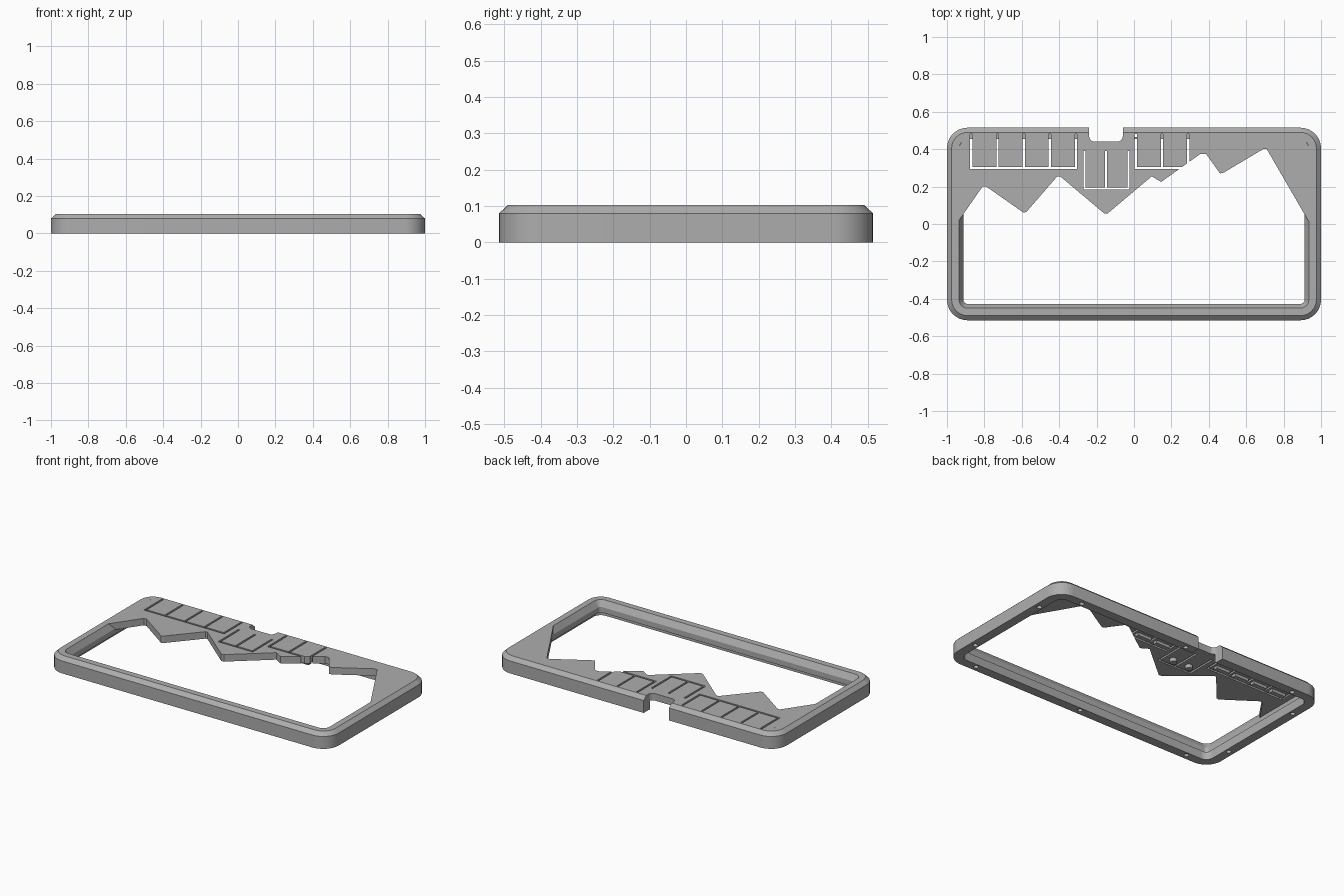
import bpy, bmesh
from math import sin, cos, pi

cube = bpy.data.objects.get("Cube")
if cube:
    bpy.data.objects.remove(cube, do_unlink=True)

grey = bpy.data.materials.new("mid grey")
grey.use_nodes = True
colour = (0.42, 0.42, 0.42, 1)
grey.diffuse_color = colour
grey.node_tree.nodes["Principled BSDF"].inputs["Base Color"].default_value = colour

TOP, UNDER = 0.103, 0.058
HX, HY, RIM = 1.0, 0.515, 0.06


def finish(bm, name):
    bmesh.ops.recalc_face_normals(bm, faces=bm.faces)
    mesh = bpy.data.meshes.new(name)
    bm.to_mesh(mesh)
    bm.free()
    mesh.materials.append(grey)
    obj = bpy.data.objects.new(name, mesh)
    bpy.context.collection.objects.link(obj)
    return obj


def add_prism(bm, pts, z0, z1):
    low = [bm.verts.new((x, y, z0)) for x, y in pts]
    high = [bm.verts.new((x, y, z1)) for x, y in pts]
    bm.faces.new(low)
    bm.faces.new(high)
    for i in range(len(pts)):
        j = (i + 1) % len(pts)
        bm.faces.new((low[i], low[j], high[j], high[i]))


def box(x0, x1, y0, y1):
    return [(x0, y0), (x1, y0), (x1, y1), (x0, y1)]


def circle(x, y, r, n=16):
    return [(x + r * cos(2 * pi * i / n), y + r * sin(2 * pi * i / n)) for i in range(n)]


def prisms(name, outlines, z0, z1):
    bm = bmesh.new()
    for pts in outlines:
        add_prism(bm, pts, z0, z1)
    return finish(bm, name)


def cut(target, cutter):
    mod = target.modifiers.new("cut", 'BOOLEAN')
    mod.operation, mod.solver, mod.object = 'DIFFERENCE', 'EXACT', cutter
    mod.use_self = True
    cutter.hide_render = True
    bpy.context.view_layer.objects.active = target
    bpy.ops.object.modifier_apply(modifier=mod.name)


def rounded_loop(inset, radius=0.11, steps=8):
    pts = []
    for k, (sx, sy) in enumerate([(1, 1), (-1, 1), (-1, -1), (1, -1)]):
        for i in range(steps + 1):
            a = (k + i / steps) * pi / 2
            r = radius - inset
            pts.append((sx * (HX - radius) + r * cos(a), sy * (HY - radius) + r * sin(a)))
    return pts


# Frame: one bevelled cross-section swept round a rounded rectangle
profile = [(0, 0), (0, 0.08), (0.025, TOP), (0.065, TOP), (0.088, 0.065),
           (0.088, 0.03), (RIM, 0.07), (RIM, 0)]
bm = bmesh.new()
rings = [[bm.verts.new((x, y, z)) for x, y in rounded_loop(d)] for d, z in profile]
for k, ring in enumerate(rings):
    nxt = rings[(k + 1) % len(rings)]
    for i in range(len(ring)):
        j = (i + 1) % len(ring)
        bm.faces.new((ring[i], ring[j], nxt[j], nxt[i]))
frame = finish(bm, "frame")

# Mountain plate filling the back of the opening
ridge = [(-0.945, 0.01), (-0.935, 0.02), (-0.81, 0.2), (-0.79, 0.2), (-0.59, 0.06),
         (-0.575, 0.065), (-0.41, 0.255), (-0.395, 0.255), (-0.16, 0.057), (-0.14, 0.057),
         (0.095, 0.255), (0.145, 0.225), (0.355, 0.375), (0.385, 0.375), (0.46, 0.27),
         (0.48, 0.275), (0.69, 0.4), (0.71, 0.4), (0.93, 0.02), (0.945, 0.01)]
back = [(0.945, 0.4), (0.89, 0.485), (-0.89, 0.485), (-0.945, 0.4)]
plate = prisms("mountain_plate", [ridge + back], UNDER, TOP)

# Inner lip is absent below the keys
cut(frame, prisms("lip_cutter", [box(-0.9, 0.9, 0.3, HY - RIM)], -0.1, 0.2))

# U-shaped slots that free the sprung keys
W = 0.006
key_rows = [([-0.87, -0.73, -0.59, -0.45, -0.31], 0.3, 0.48),
            ([0.01, 0.15, 0.29], 0.3, 0.48),
            ([-0.265, -0.15, -0.03], 0.19, 0.39)]
slots = []
for xs, y0, y1 in key_rows:
    slots += [box(x - W, x + W, y0, y1) for x in xs]
    slots.append(box(xs[0] - W, xs[-1] + W, y0 - W, y0 + W))
slot_cutter = prisms("slot_cutter", slots, 0.05, 0.2)

# Notch in the back edge with rounded inner corners
R = 0.03
notch = [(-0.24, 0.6)]
for cx, start in ((-0.24 + R, pi), (-0.06 - R, 1.5 * pi)):
    notch += [(cx + R * cos(start + i * pi / 12), 0.44 + R + R * sin(start + i * pi / 12))
              for i in range(7)]
notch.append((-0.06, 0.6))
notch_cutter = prisms("notch_cutter", [notch], -0.1, 0.3)
for part in (frame, plate):
    cut(part, slot_cutter)
    cut(part, notch_cutter)

# Blind fixing holes in the underside of the rim
spots = [(x, s * 0.479) for x in (-0.8, 0.01, 0.8) for s in (-1, 1)]
spots += [(s * 0.964, y) for y in (-0.29, 0.29) for s in (-1, 1)]
cut(frame, prisms("hole_cutter", [circle(x, y, 0.015) for x, y in spots], -0.05, 0.05))

# Pressing bars and stems under the keys
bars, stems = [], []
for n, (xs, y0, y1) in enumerate(key_rows):
    for a, b in zip(xs, xs[1:]):
        if n < 2:
            bars.append(box(a + 0.02, b - 0.02, y0 + 0.03, y0 + 0.06))
        else:
            stems.append(circle((a + b) / 2, y0 + 0.06, 0.022))
prisms("key_bars", bars, 0.04, UNDER + 0.005)
prisms("key_stems", stems, 0.035, UNDER + 0.005)

# Remove the cutters, then smooth the rounded corners
for obj in list(bpy.data.objects):
    if obj.name.endswith("_cutter"):
        bpy.data.objects.remove(obj, do_unlink=True)
bpy.ops.object.select_all(action='DESELECT')
for obj in (frame, plate):
    obj.select_set(True)
bpy.context.view_layer.objects.active = frame
bpy.ops.object.shade_smooth_by_angle(angle=pi / 7)
